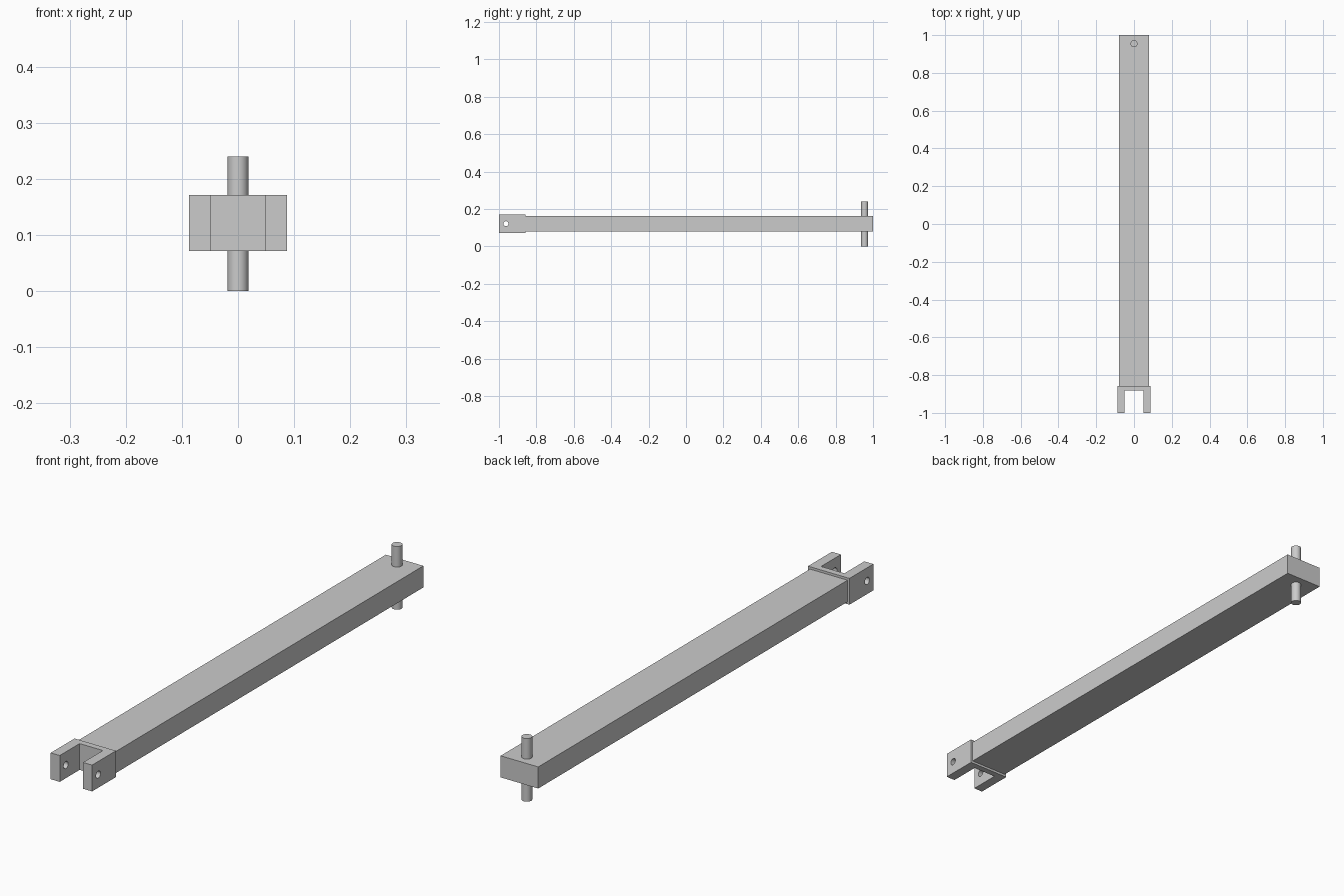
import bpy
import bmesh
from math import pi

old = bpy.data.objects.get("Cube")
if old:
    bpy.data.objects.remove(old, do_unlink=True)

MID_Z = 0.121

grey = bpy.data.materials.new("plain grey")
grey.use_nodes = True
colour = (0.6, 0.6, 0.6, 1)
grey.diffuse_color = colour
grey.node_tree.nodes["Principled BSDF"].inputs["Base Color"].default_value = colour


def finish(obj, name):
    obj.name = name
    obj.data.name = name
    obj.data.materials.append(grey)
    return obj


def box(name, x, y0, y1, z0, z1):
    bpy.ops.mesh.primitive_cube_add(size=1, location=(0, (y0 + y1) / 2, (z0 + z1) / 2))
    obj = bpy.context.object
    obj.scale = (2 * x, y1 - y0, z1 - z0)
    bpy.ops.object.transform_apply(location=False, rotation=False, scale=True)
    return finish(obj, name)


def cylinder(name, radius, length, location, rotation=(0, 0, 0)):
    bpy.ops.mesh.primitive_cylinder_add(vertices=32, radius=radius, depth=length,
                                        location=location, rotation=rotation)
    bpy.ops.object.shade_smooth_by_angle(angle=pi / 6)
    return finish(bpy.context.object, name)


# Long rectangular bar
box("bar", 0.079, -0.857, 1.0, 0.08, 0.162)

# Upright pin through the rear end of the bar
cylinder("rear_pin", 0.0185, 0.24, (0, 0.955, 0.12))

# Front fork: U profile extruded upward
half = [(0.049, -0.881), (0.049, -1.0), (0.087, -1.0), (0.087, -0.857)]
outline = half + [(-x, y) for x, y in reversed(half)]
bm = bmesh.new()
face = bm.faces.new([bm.verts.new((x, y, 0.071)) for x, y in outline])
up = bmesh.ops.extrude_face_region(bm, geom=[face])
bmesh.ops.translate(bm, vec=(0, 0, 0.1),
                    verts=[v for v in up["geom"] if isinstance(v, bmesh.types.BMVert)])
bmesh.ops.recalc_face_normals(bm, faces=bm.faces)
mesh = bpy.data.meshes.new("fork")
bm.to_mesh(mesh)
bm.free()
fork = bpy.data.objects.new("fork", mesh)
bpy.context.collection.objects.link(fork)
finish(fork, "fork")

# Cross hole through both fork arms
drill = cylinder("hole_cutter", 0.0135, 0.3, (0, -0.963, MID_Z), (0, pi / 2, 0))
drill.hide_render = True
drill.hide_set(True)
cut = fork.modifiers.new("cross hole", "BOOLEAN")
cut.operation = "DIFFERENCE"
cut.solver = "EXACT"
cut.object = drill
